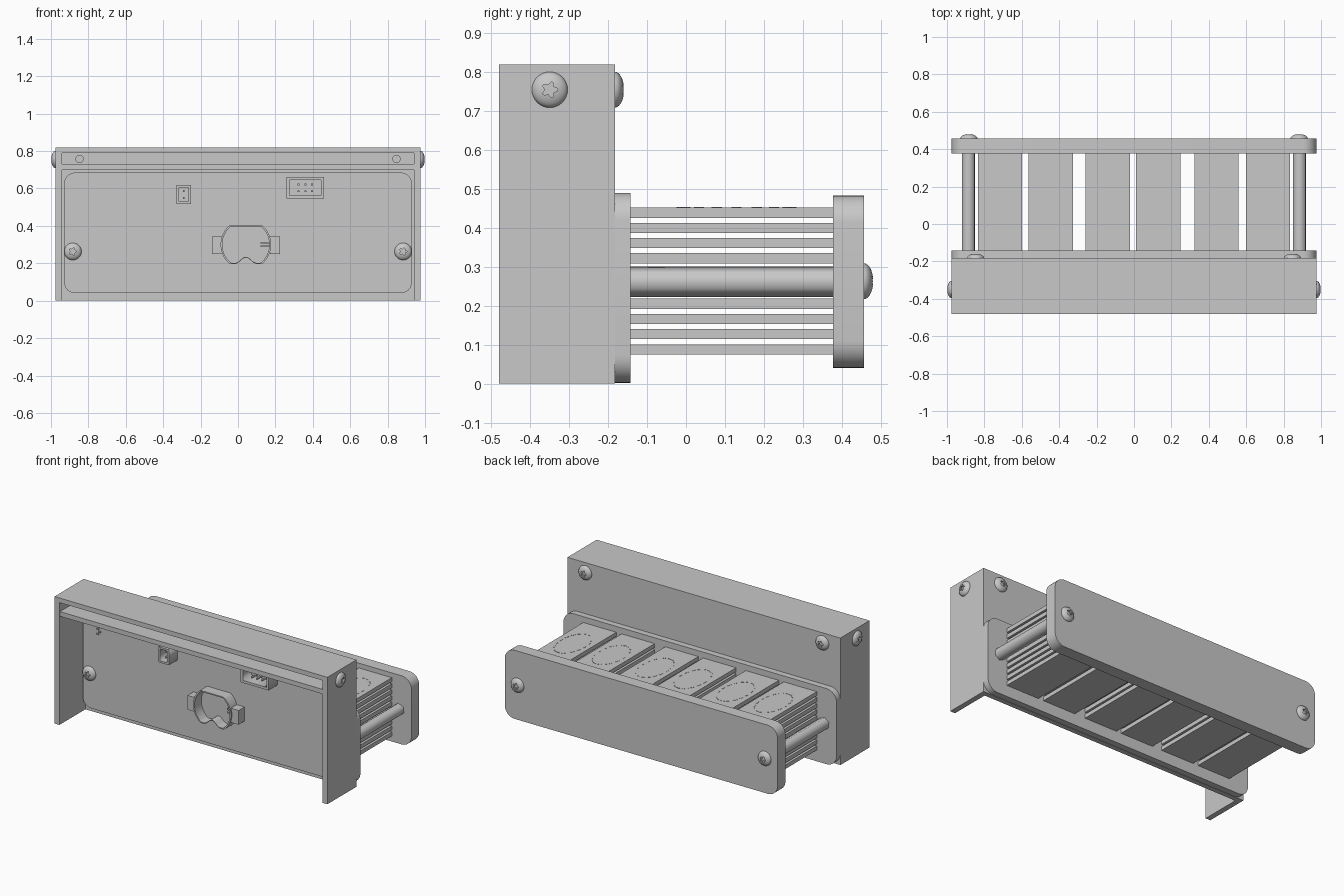
import bpy, math
from math import sin, cos, pi, radians
from mathutils import Vector

old = bpy.data.objects.get("Cube")
if old:
    bpy.data.objects.remove(old)

GREY = (0.58, 0.58, 0.58, 1)
mat = bpy.data.materials.new("plain grey")
mat.use_nodes = True
mat.diffuse_color = GREY
mat.node_tree.nodes["Principled BSDF"].inputs["Base Color"].default_value = GREY


def link(name, mesh):
    ob = bpy.data.objects.new(name, mesh)
    bpy.context.collection.objects.link(ob)
    mesh.materials.clear()
    mesh.materials.append(mat)
    return ob


def box(name, x0, x1, y0, y1, z0, z1):
    mesh = bpy.data.meshes.new(name)
    verts = [(x, y, z) for x in (x0, x1) for y in (y0, y1) for z in (z0, z1)]
    mesh.from_pydata(verts, [], [(0, 1, 3, 2), (4, 6, 7, 5), (0, 4, 5, 1),
                                 (2, 3, 7, 6), (0, 2, 6, 4), (1, 5, 7, 3)])
    return link(name, mesh)


def evaluated(ob):
    graph = bpy.context.evaluated_depsgraph_get()
    return bpy.data.meshes.new_from_object(ob.evaluated_get(graph))


def smooth(ob):
    bpy.ops.object.select_all(action='DESELECT')
    ob.select_set(True)
    bpy.context.view_layer.objects.active = ob
    bpy.ops.object.shade_smooth_by_angle(angle=radians(30))


def extruded(name, loops, low, high, upright=True):
    """Extrude outlines (inner loops are holes) along y if upright, else along z."""
    curve = bpy.data.curves.new(name, 'CURVE')
    curve.dimensions = '2D'
    curve.fill_mode = 'BOTH'
    curve.extrude = (high - low) / 2
    for loop in loops:
        spline = curve.splines.new('POLY')
        spline.points.add(len(loop) - 1)
        for point, (u, v) in zip(spline.points, loop):
            point.co = (u, v, 0, 1)
        spline.use_cyclic_u = True
    temp = bpy.data.objects.new(name + " outline", curve)
    bpy.context.collection.objects.link(temp)
    bpy.context.view_layer.update()
    ob = link(name, evaluated(temp))
    bpy.data.objects.remove(temp)
    mid = (low + high) / 2
    if upright:
        ob.rotation_euler.x = pi / 2
        ob.location.y = mid
    else:
        ob.location.z = mid
    return ob


def rect(x0, x1, z0, z1):
    return [(x0, z0), (x1, z0), (x1, z1), (x0, z1)]


def rounded(x0, x1, z0, z1, r, steps=8):
    pts = []
    corners = [(x1 - r, z1 - r), (x0 + r, z1 - r), (x0 + r, z0 + r), (x1 - r, z0 + r)]
    for k, (cx, cz) in enumerate(corners):
        for i in range(steps + 1):
            a = (k + i / steps) * pi / 2
            pts.append((cx + r * cos(a), cz + r * sin(a)))
    return pts


# Housing, open at the front and the bottom
W, T = 0.975, 0.035
FRONT, BACK, TOP = -0.48, -0.183, 0.82
for side, s in (("right", -1), ("left", 1)):
    box(f"{side}_side_panel", *sorted((s * W, s * (W - T))), FRONT, BACK, 0, TOP)
inner = W - T
box("top_panel", -inner, inner, FRONT, BACK, 0.79, TOP)
box("back_wall", -inner, inner, -0.215, BACK, 0, 0.79)
box("slot_shelf", -inner, inner, FRONT + 0.005, -0.215, 0.70, 0.73)

# Rounded plates: circuit board and the two stack holders
BOARD = -0.255
smooth(extruded("circuit_board", [rounded(-0.93, 0.93, 0.04, 0.685, 0.06)], BOARD, -0.215))
smooth(extruded("front_holder_plate", [rounded(-W, W, 0.002, 0.49, 0.07)], BACK, -0.143))
smooth(extruded("rear_holder_plate", [rounded(-W, W, 0.04, 0.483, 0.07)], 0.378, 0.457))

# Six stacks of ten thin display panes, with dashed outlines on the top pane
dashes = []
for i, cx in enumerate((-0.717, -0.445, -0.14, 0.13, 0.442, 0.716)):
    pane = box(f"display_panes_{i + 1}", cx - 0.118, cx + 0.118, -0.143, 0.378, 0.075, 0.101)
    arr = pane.modifiers.new("stack", 'ARRAY')
    arr.count = 10
    arr.use_relative_offset = False
    arr.use_constant_offset = True
    arr.constant_offset_displace = (0, 0, 0.039)
    for k in range(18):
        a = k * pi / 9
        mid = Vector((cx + 0.085 * cos(a), 0.13 + 0.15 * sin(a)))
        along = Vector((-0.085 * sin(a), 0.15 * cos(a))).normalized()
        across = Vector((-along.y, along.x)) * 0.003
        along *= 0.013
        dashes.append([mid - along - across, mid + along - across,
                       mid + along + across, mid - along + across])
extruded("pane_markings", dashes, 0.4515, 0.4535, upright=False)

# Hexagonal spacer rods
for side, s in (("right", -1), ("left", 1)):
    hexagon = [(s * 0.885 + 0.039 * cos(radians(37 + 60 * k)),
                0.2615 + 0.039 * sin(radians(37 + 60 * k))) for k in range(6)]
    extruded(f"{side}_spacer_rod", [hexagon], -0.143, 0.378)

# Domed screw with a star-shaped drive recess
SEG, R, H = 32, 0.046, 0.024
rings = [(R * cos(t), H * sin(t)) for t in (k * pi / 14 for k in range(7))]
verts = [(r * cos(2 * pi * j / SEG), r * sin(2 * pi * j / SEG), z)
         for r, z in rings for j in range(SEG)] + [(0, 0, H)]
faces = [tuple(reversed(range(SEG)))]
for i in range(len(rings) - 1):
    for j in range(SEG):
        n = (j + 1) % SEG
        faces.append((i * SEG + j, i * SEG + n, (i + 1) * SEG + n, (i + 1) * SEG + j))
last = (len(rings) - 1) * SEG
faces += [(last + j, last + (j + 1) % SEG, len(verts) - 1) for j in range(SEG)]
dome_mesh = bpy.data.meshes.new("screw")
dome_mesh.from_pydata(verts, [], faces)
dome = link("screw_blank", dome_mesh)
star = []
for k in range(30):
    a = 2 * pi * k / 30
    r = 0.0165 + 0.0045 * cos(5 * a)
    star.append((r * cos(a), r * sin(a)))
n = len(star)
cut_mesh = bpy.data.meshes.new("star_cutter")
cut_mesh.from_pydata([(x, y, z) for z in (0.008, 0.05) for x, y in star], [],
                     [tuple(reversed(range(n))), tuple(range(n, 2 * n))] +
                     [(k, (k + 1) % n, n + (k + 1) % n, n + k) for k in range(n)])
cutter = link("star_cutter", cut_mesh)
cutter.hide_render = True
cut = dome.modifiers.new("recess", 'BOOLEAN')
cut.object = cutter
cut.solver = 'EXACT'
bpy.context.view_layer.update()
screw_mesh = evaluated(dome)
bpy.data.objects.remove(dome)
bpy.data.objects.remove(cutter)


def screw(name, location, direction):
    ob = link(name, screw_mesh.copy())
    ob.location = location
    ob.rotation_euler = Vector(direction).to_track_quat('Z', 'Y').to_euler()
    smooth(ob)


for side, s in (("right", -1), ("left", 1)):
    screw(f"{side}_side_screw", (s * W, -0.35, 0.755), (s, 0, 0))
    screw(f"{side}_wall_screw", (s * 0.847, BACK, 0.755), (0, 1, 0))
    screw(f"{side}_rear_screw", (s * 0.883, 0.457, 0.263), (0, 1, 0))
    screw(f"{side}_board_screw", (s * 0.883, BOARD, 0.263), (0, -1, 0))
    # Threaded tip of the wall screw, seen through the slot
    tip = [(s * 0.847 + 0.022 * cos(k * pi / 10), 0.758 + 0.022 * sin(k * pi / 10))
           for k in range(20)]
    smooth(extruded(f"{side}_screw_tip", [tip], -0.25, -0.215))

# Coin cell holder: clipped ring with a notch below and two end tabs
outline = []
for k in range(96):
    a = 2 * pi * k / 96
    u, v = 0.135 * cos(a), max(-0.105, min(0.105, 0.135 * sin(a)))
    if v < 0 and abs(u) < 0.06:
        v += 0.035 * (0.5 + 0.5 * cos(u / 0.06 * pi))
    outline.append((u, v))
ring = [[(0.042 + f * u, 0.3 + f * v) for u, v in outline] for f in (1, 0.93)]
extruded("coin_cell_rim", ring, BOARD - 0.07, BOARD)
for side, x0, x1 in (("right", -0.14, -0.085), ("left", 0.17, 0.225)):
    box(f"{side}_cell_tab", x0, x1, BOARD - 0.06, BOARD, 0.25, 0.342)
for z in (0.29, 0.31):
    box("cell_contact", 0.12, 0.17, BOARD - 0.03, BOARD, z - 0.004, z + 0.004)


# Sockets: open shells with pins, and a bare row of pins
def socket(name, cx, cz, w, h, wall, cols, rows, pitch):
    shell = [rect(cx - w / 2, cx + w / 2, cz - h / 2, cz + h / 2),
             rect(cx - w / 2 + wall, cx + w / 2 - wall, cz - h / 2 + wall, cz + h / 2 - wall)]
    extruded(name + "_shell", shell, BOARD - 0.09, BOARD)
    for i in range(cols):
        for j in range(rows):
            x = cx + (i - (cols - 1) / 2) * pitch
            z = cz + (j - (rows - 1) / 2) * pitch
            box(name + "_pin", x - 0.005, x + 0.005, BOARD - 0.07, BOARD, z - 0.005, z + 0.005)


socket("large_socket", 0.36, 0.603, 0.2, 0.115, 0.016, 3, 2, 0.036)
socket("small_socket", -0.29, 0.568, 0.075, 0.1, 0.012, 1, 2, 0.036)
for k in range(7):
    x, z = -0.82 + 0.012 * (k % 2), 0.535 + 0.016 * k
    box("board_pin", x - 0.006, x + 0.006, BOARD - 0.008, BOARD, z - 0.005, z + 0.005)
